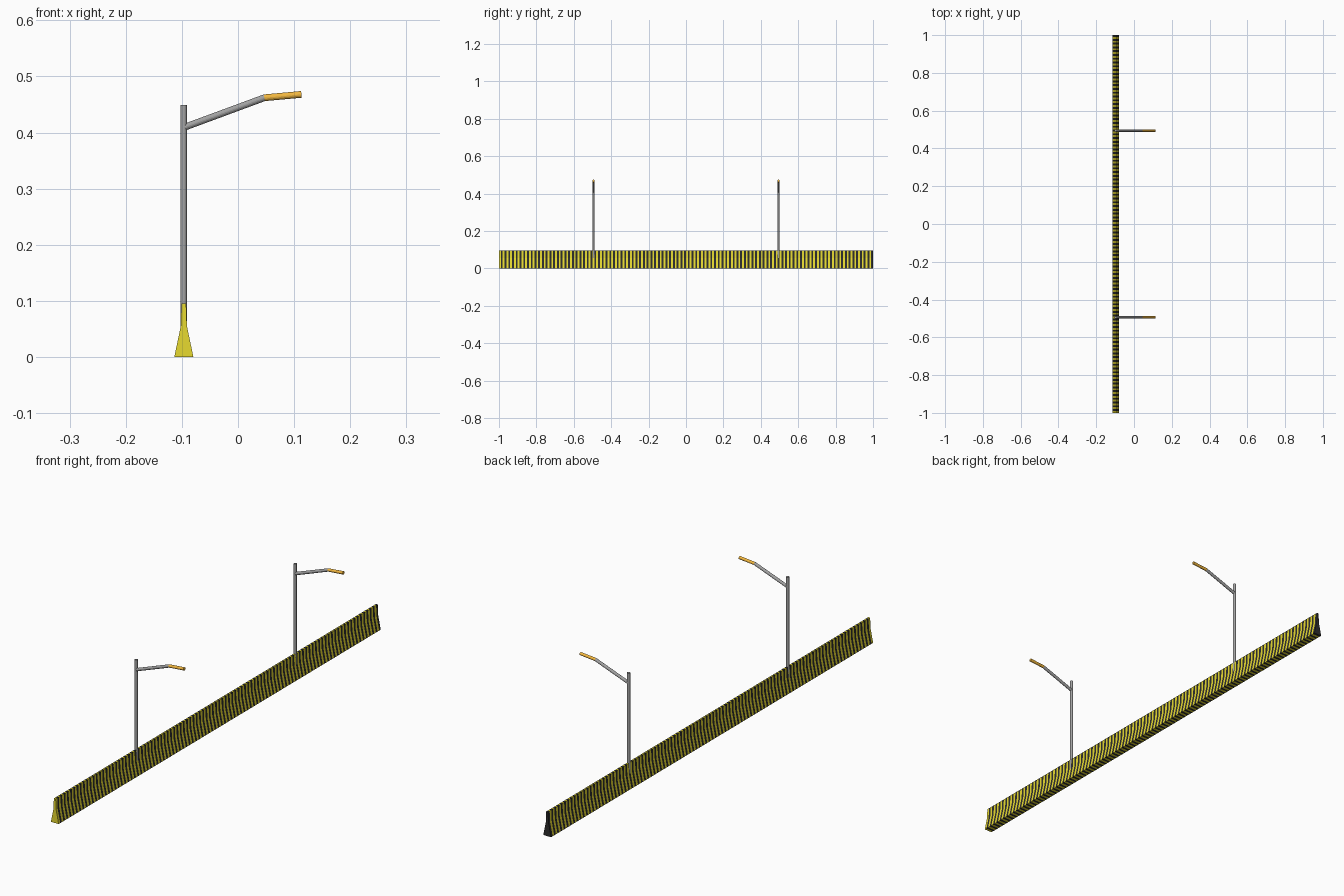
import bpy, bmesh, math
from mathutils import Vector

if "Cube" in bpy.data.objects:
    bpy.data.objects.remove(bpy.data.objects["Cube"])

CX = -0.0965          # centre line of barrier and poles
R, SIDES = 0.006, 16  # tube radius and facets


def material(name, rgb):
    m = bpy.data.materials.new(name)
    m.diffuse_color = (*rgb, 1)
    m.use_nodes = True
    m.node_tree.nodes["Principled BSDF"].inputs["Base Color"].default_value = m.diffuse_color
    return m


yellow = material("yellow", (0.8, 0.7, 0.03))
black = material("black", (0.025, 0.025, 0.025))
steel = material("steel", (0.36, 0.36, 0.36))
orange = material("orange", (0.9, 0.48, 0.05))


def loft(name, rings, mats, bands):
    """Bridge closed rings, cap the ends; bands gives the material of each span."""
    bm = bmesh.new()
    loops = [[bm.verts.new(p) for p in ring] for ring in rings]
    n = len(loops[0])
    for k in range(len(loops) - 1):
        a, b = loops[k], loops[k + 1]
        for i in range(n):
            j = (i + 1) % n
            bm.faces.new((a[i], a[j], b[j], b[i])).material_index = bands[k]
    bm.faces.new(loops[0][::-1]).material_index = bands[0]
    bm.faces.new(loops[-1]).material_index = bands[-1]
    bmesh.ops.recalc_face_normals(bm, faces=bm.faces)
    me = bpy.data.meshes.new(name)
    bm.to_mesh(me)
    bm.free()
    for m in mats:
        me.materials.append(m)
    ob = bpy.data.objects.new(name, me)
    bpy.context.collection.objects.link(ob)
    return ob


def tube(name, path, mats, bands):
    """Round tube along a path in the xz plane with mitred bends."""
    pts = [Vector(p) for p in path]
    dirs = [(b - a).normalized() for a, b in zip(pts, pts[1:])]
    rings = []
    for i, p in enumerate(pts):
        t = (dirs[max(i - 1, 0)] + dirs[min(i, len(dirs) - 1)]).normalized()
        side = Vector((0, 1, 0))
        up = t.cross(side)
        angles = [2 * math.pi * k / SIDES for k in range(SIDES)]
        rings.append([p + R * (side * math.cos(a) + up * math.sin(a)) for a in angles])
    return loft(name, rings, mats, bands)


# striped road barrier
half = [(0.017, 0), (0.0055, 0.055), (0.004, 0.0955)]
profile = half + [(-x, z) for x, z in reversed(half)]
STRIPES = 200
rings = [[(CX + x, -1 + 2 * k / STRIPES, z) for x, z in profile]
         for k in range(STRIPES + 1)]
loft("barrier", rings, [yellow, black], [k % 2 for k in range(STRIPES)])

# street lights: post, then bent arm ending in an orange lamp
for side, y in (("front", -0.494), ("back", 0.494)):
    tube(f"{side}_post", [(CX, y, 0.054), (CX, y, 0.449)], [steel], [0])
    tube(f"{side}_arm_and_lamp",
         [(CX, y, 0.409), (0.047, y, 0.462), (0.113, y, 0.468)],
         [steel, orange], [0, 1])
